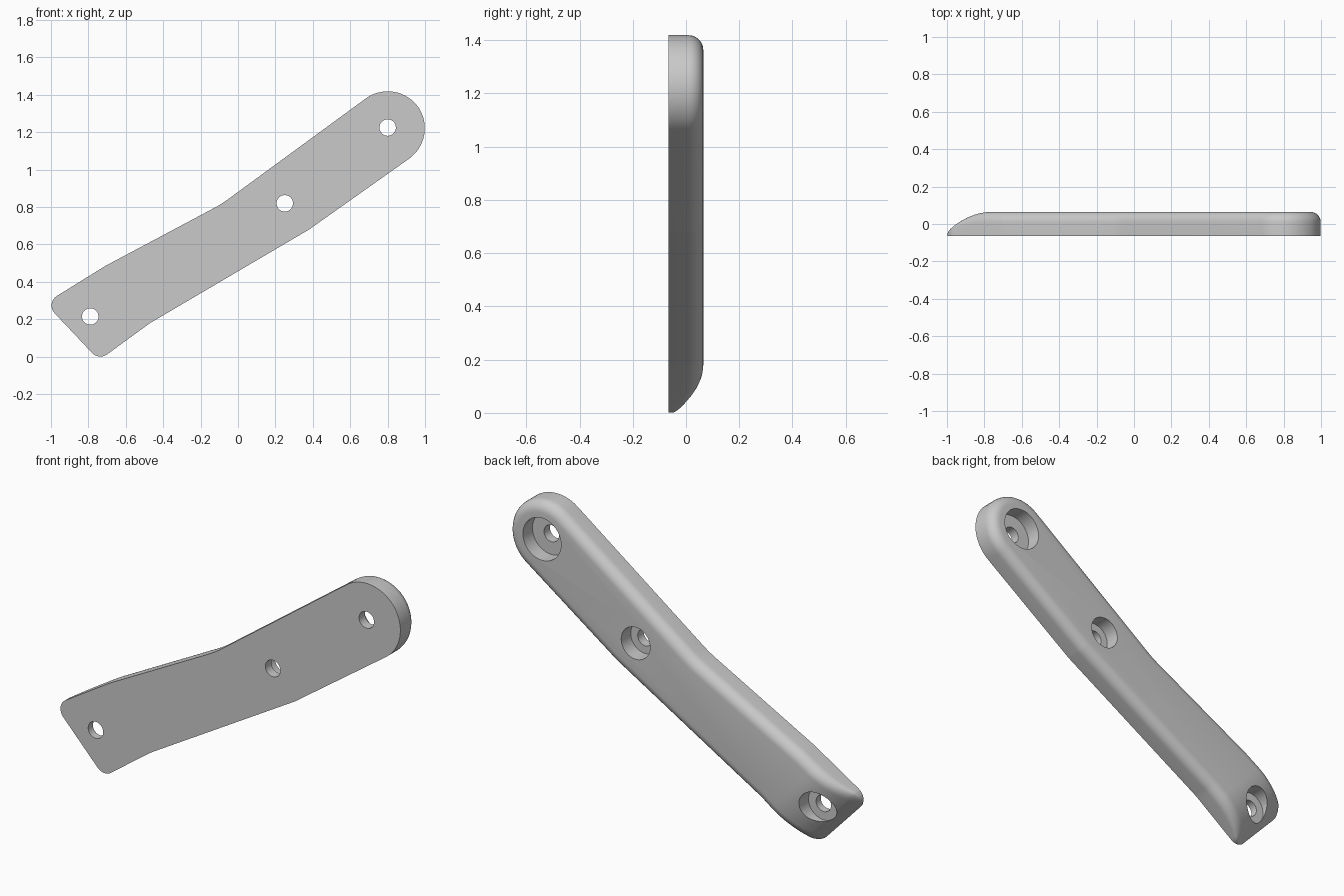
import bpy, bmesh, math
from mathutils import Vector

if "Cube" in bpy.data.objects:
    bpy.data.objects.remove(bpy.data.objects["Cube"], do_unlink=True)

HALF = 0.065            # half thickness of the plate
FILLET = 0.055          # rounding of the back rim
STEPS = 7               # rings in the rounded rim
RAMP = 0.27             # length of the tapered end
GREY = (0.59, 0.59, 0.59, 1)

grey = bpy.data.materials.new("plain grey")
grey.use_nodes = True
grey.diffuse_color = GREY
grey.node_tree.nodes["Principled BSDF"].inputs["Base Color"].default_value = GREY

# Outline corners in x, z with their rounding radius and arc steps
CORNERS = [(-0.743, -0.019, 0.06, 8), (-0.47, 0.18, 0.4, 4), (0.38, 0.68, 0.1, 2),
           (1.079, 1.175, 0.2, 14), (0.845, 1.499, 0.2, 14), (-0.09, 0.815, 0.6, 5),
           (-0.71, 0.485, 0.4, 4), (-1.031, 0.286, 0.06, 8)]


def rounded(corners):
    """Round every corner of a polygon with an arc."""
    pts = []
    for i, (x, z, r, n) in enumerate(corners):
        p = Vector((x, z))
        a = (Vector(corners[i - 1][:2]) - p).normalized()
        b = (Vector(corners[(i + 1) % len(corners)][:2]) - p).normalized()
        half = a.angle(b) / 2
        centre = p + (a + b).normalized() * r / math.sin(half)
        start = p + a * r / math.tan(half) - centre
        end = p + b * r / math.tan(half) - centre
        sweep = math.pi - 2 * half
        for k in range(n + 1):
            t = k / n
            v = start * math.sin((1 - t) * sweep) + end * math.sin(t * sweep)
            q = centre + v / math.sin(sweep)
            if not pts or (q - pts[-1]).length > 0.004:
                pts.append(q)
    return pts


def inset(pts, dist):
    """Move a counter-clockwise outline inward by a distance."""
    out = []
    for i, p in enumerate(pts):
        a = (p - pts[i - 1]).normalized()
        b = (pts[(i + 1) % len(pts)] - p).normalized()
        n = Vector((-a.y - b.y, a.x + b.x)).normalized()
        out.append(p + n * dist / n.dot(Vector((-a.y, a.x))))
    return out


# Plate with a rounded back rim, built as stacked rings
outline = rounded(CORNERS)
levels = [(0, -HALF)]
for k in range(STEPS + 1):
    t = math.pi / 2 * k / STEPS
    levels.append((FILLET * (1 - math.cos(t)), HALF - FILLET + FILLET * math.sin(t)))
bm = bmesh.new()
rings = [[bm.verts.new((p.x, y, p.y)) for p in inset(outline, d)] for d, y in levels]
for r0, r1 in zip(rings, rings[1:]):
    for i in range(len(r0)):
        bm.faces.new((r0[i - 1], r0[i], r1[i], r1[i - 1]))
bm.faces.new(rings[0])
bm.faces.new(rings[-1])

# Tapered end: slice across it, then thin the plate along an arc
low, high = Vector(CORNERS[0][:2]), Vector(CORNERS[-1][:2])
edge = (high - low).normalized()
inward = Vector((edge.y, -edge.x))
radius = (RAMP ** 2 + (2 * HALF) ** 2) / (4 * HALF)
for k in range(1, 15):
    q = low + inward * RAMP * k / 14
    bmesh.ops.bisect_plane(bm, geom=bm.verts[:] + bm.edges[:] + bm.faces[:], dist=1e-5,
                           plane_co=(q.x, 0, q.y), plane_no=(inward.x, 0, inward.y))
for v in bm.verts:
    d = min(max((Vector((v.co.x, v.co.z)) - low).dot(inward), 0), RAMP)
    height = 2 * HALF - radius + math.sqrt(radius ** 2 - (RAMP - d) ** 2)
    v.co.y = -HALF + (v.co.y + HALF) * height / (2 * HALF)
bmesh.ops.remove_doubles(bm, verts=bm.verts[:], dist=0.0005)
bmesh.ops.recalc_face_normals(bm, faces=bm.faces[:])
mesh = bpy.data.meshes.new("angled_bar")
bm.to_mesh(mesh)
bm.free()
mesh.materials.append(grey)
bar = bpy.data.objects.new("angled_bar", mesh)
bpy.context.collection.objects.link(bar)


def drill(x, z, r, y0, y1):
    """Cut a round hole along y out of the bar."""
    bpy.ops.mesh.primitive_cylinder_add(vertices=40, radius=r, depth=y1 - y0,
                                        location=(x, (y0 + y1) / 2, z),
                                        rotation=(math.pi / 2, 0, 0))
    cutter = bpy.context.object
    cutter.hide_render = True
    cutter.data.materials.append(grey)
    bpy.context.view_layer.objects.active = bar
    mod = bar.modifiers.new("hole", 'BOOLEAN')
    mod.operation, mod.solver, mod.object = 'DIFFERENCE', 'EXACT', cutter
    bpy.ops.object.modifier_apply(modifier=mod.name)
    bpy.data.objects.remove(cutter, do_unlink=True)


# Screw holes with wide recesses from the back
for x, z, recess, floor in [(0.8, 1.225, 0.112, -0.015), (0.25, 0.82, 0.085, -0.015),
                            (-0.79, 0.215, 0.088, -0.025)]:
    drill(x, z, 0.044, -0.2, 0.2)
    drill(x, z, recess, floor, 0.2)

bpy.ops.object.select_all(action='DESELECT')
bar.select_set(True)
bpy.context.view_layer.objects.active = bar
bpy.ops.object.shade_smooth_by_angle(angle=math.radians(32))
